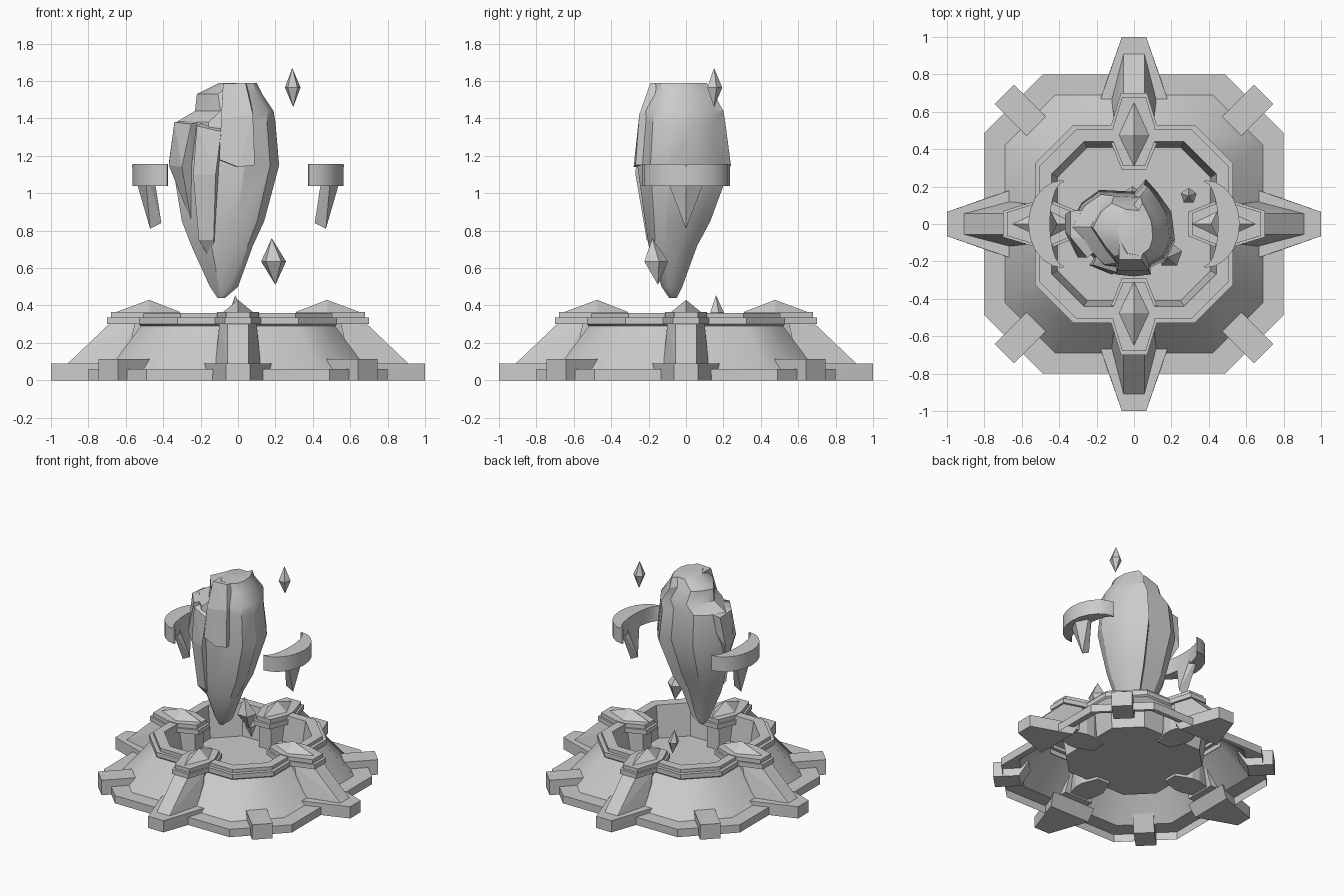
import bpy, bmesh, math
from mathutils import Vector, Matrix

cube = bpy.data.objects.get("Cube")
if cube:
    bpy.data.objects.remove(cube, do_unlink=True)

stone = bpy.data.materials.new("grey_stone")
stone.use_nodes = True
GREY = (0.6, 0.6, 0.6, 1)
stone.diffuse_color = GREY
stone.node_tree.nodes["Principled BSDF"].inputs["Base Color"].default_value = GREY


def finish(name, bm, smooth=None, turn=0):
    """Turn a bmesh into a named object, rotated about the z axis."""
    bm.transform(Matrix.Rotation(turn, 4, 'Z'))
    mesh = bpy.data.meshes.new(name)
    bm.to_mesh(mesh)
    bm.free()
    mesh.materials.append(stone)
    ob = bpy.data.objects.new(name, mesh)
    bpy.context.collection.objects.link(ob)
    if smooth:
        bpy.ops.object.select_all(action='DESELECT')
        ob.select_set(True)
        bpy.context.view_layer.objects.active = ob
        bpy.ops.object.shade_smooth_by_angle(angle=math.radians(smooth))
    return ob


def loft(name, rings, cap_bottom=True, smooth=None, turn=0):
    """Skin a stack of counter-clockwise rings, closed at the top."""
    bm = bmesh.new()
    loops = [[bm.verts.new(p) for p in ring] for ring in rings]
    n = len(loops[0])
    for a, b in zip(loops, loops[1:]):
        for i in range(n):
            j = (i + 1) % n
            bm.faces.new((a[i], a[j], b[j], b[i]))
    bm.faces.new(loops[-1])
    if cap_bottom:
        bm.faces.new(loops[0][::-1])
    return finish(name, bm, smooth, turn)


def hull(name, points, smooth=None, turn=0):
    """Convex solid around a few points."""
    bm = bmesh.new()
    verts = [bm.verts.new(p) for p in points]
    bmesh.ops.convex_hull(bm, input=verts)
    bmesh.ops.dissolve_limit(bm, angle_limit=0.02, verts=bm.verts, edges=bm.edges)
    return finish(name, bm, smooth, turn)


def mirror_x(points):
    return [(s * x, y, z) for x, y, z in points for s in (1, -1)]


def octagon(r, z):
    c = r * 0.61
    return [(r, -c, z), (r, c, z), (c, r, z), (-c, r, z),
            (-r, c, z), (-r, -c, z), (-c, -r, z), (c, -r, z)]


# Hollow base shell: skirt, ledge, slope, stepped rim and sunken floor
profile = [(0.8, 0), (0.8, 0.06), (0.69, 0.06), (0.52, 0.29), (0.53, 0.3),
           (0.53, 0.335), (0.505, 0.335), (0.505, 0.36), (0.44, 0.36), (0.41, 0.12)]
loft("base_shell", [octagon(r, z) for r, z in profile], cap_bottom=False, smooth=40)

# Half outline of the caps that crown each buttress
cap_half = [(0.065, 0.29), (0.125, 0.44), (0.125, 0.52), (0.07, 0.70)]


def cap_ring(scale, z):
    mid = 0.49
    right = [(x * scale, mid + (y - mid) * scale, z) for x, y in cap_half]
    return right + [(-x, y, z) for x, y, z in reversed(right)]


for k, side in enumerate(("back", "right", "front", "left")):
    turn = k * math.pi / 2
    # Pillar and stepped cap
    loft(side + "_pillar", [cap_ring(0.8, 0.1), cap_ring(0.8, 0.3)], turn=turn)
    loft(side + "_cap", [cap_ring(1, 0.3), cap_ring(1, 0.335), cap_ring(0.9, 0.335),
                         cap_ring(0.9, 0.365)], turn=turn)
    # Pointed diamond stud
    hull(side + "_cap_diamond", [(0, 0.65, 0.365), (0.08, 0.475, 0.365), (-0.08, 0.475, 0.365),
                                 (0, 0.31, 0.365), (0, 0.475, 0.43)], turn=turn)
    # Sloping buttress on a flared foot
    hull(side + "_buttress", mirror_x([(0.055, 0.91, 0.09), (0.12, 0.66, 0.09),
                                       (0.055, 0.69, 0.3), (0.1, 0.55, 0.3),
                                       (0.12, 0.6, 0.09)]), turn=turn)
    hull(side + "_foot", mirror_x([(0.065, 1, 0), (0.065, 1, 0.09),
                                   (0.17, 0.7, 0), (0.185, 0.65, 0.09)]), turn=turn)
    # Corner block
    hull(side + "_corner_block", mirror_x([(0.073, 0.98, 0), (0.073, 0.98, 0.115),
                                           (0.073, 0.8, 0), (0.073, 0.73, 0.115)]),
         turn=turn + math.pi / 4)

# Floating rock body: one rugged outline fitted to each level's extents
outline = [(1, -0.33), (0.93, 0.3), (0.66, 0.73), (0.45, 1), (0.25, 0.73), (-0.42, 0.77),
           (-0.75, 0.5), (-1, 0), (-0.6, -0.6), (-0.35, -0.9), (0.35, -1), (0.83, -0.72)]
levels = [(0.44, -0.11, -0.07, -0.09, -0.05), (0.5, -0.15, 0, -0.13, -0.02),
          (0.72, -0.25, 0.08, -0.2, 0.06), (0.85, -0.3, 0.14, -0.22, 0.13),
          (1.15, -0.35, 0.22, -0.26, 0.24), (1.38, -0.33, 0.2, -0.24, 0.21),
          (1.44, -0.23, 0.19, -0.23, 0.2), (1.53, -0.22, 0.13, -0.19, 0.15),
          (1.59, -0.1, 0.1, -0.17, 0.11)]
rings = [[((x0 + x1) / 2 + u * (x1 - x0) / 2, (y0 + y1) / 2 + v * (y1 - y0) / 2, z)
          for u, v in outline] for z, x0, x1, y0, y1 in levels]
loft("floating_rock", rings, smooth=32)

# Slabs breaking out of the rock
hull("rock_front_slab", [(-0.1, -0.27, 1.18), (0, -0.28, 1.14), (0.09, -0.27, 1.15),
                         (-0.09, -0.25, 1.4), (0.08, -0.25, 1.42), (-0.08, -0.19, 1.585),
                         (0.04, -0.19, 1.59), (-0.08, 0, 1.59), (0.06, 0, 1.59),
                         (-0.08, -0.1, 1.16), (0.08, -0.1, 1.16)])
hull("rock_left_slab", [(-0.37, -0.04, 1.15), (-0.3, -0.18, 1.14), (-0.34, -0.07, 1.38),
                        (-0.25, -0.18, 1.37), (-0.34, 0.07, 1.37), (-0.37, 0.05, 1.16),
                        (-0.15, -0.1, 1.4), (-0.15, 0.08, 1.4), (-0.25, -0.1, 0.85)])
hull("rock_long_shard", [(-0.22, -0.22, 1.36), (-0.09, -0.26, 1.33), (-0.19, -0.15, 1.38),
                         (-0.09, -0.15, 1.38), (-0.24, -0.22, 1.1), (-0.12, -0.27, 1.1),
                         (-0.21, -0.19, 0.75), (-0.13, -0.21, 0.75), (-0.12, -0.1, 0.6)])

# Floating crescents, each with a hanging fang
for name, side in (("right", -1), ("left", 1)):
    bm = bmesh.new()
    steps = 10
    columns = []
    for i in range(steps + 1):
        t = -1 + 2 * i / steps
        outer = (0.38 + 0.185 * math.cos(t * math.pi / 2), 0.235 * math.sin(t * math.pi / 2))
        inner = (0.375 + 0.075 * math.cos(t * math.pi / 2), 0.225 * math.sin(t * math.pi / 2))
        columns.append([bm.verts.new((side * x, y, z)) for (x, y), z in
                        ((outer, 1.04), (outer, 1.155), (inner, 1.155), (inner, 1.04))])
    for a, b in zip(columns, columns[1:]):
        for i in range(4):
            j = (i + 1) % 4
            bm.faces.new((a[i], b[i], b[j], a[j]))
    bm.faces.new(columns[0])
    bm.faces.new(columns[-1][::-1])
    bmesh.ops.recalc_face_normals(bm, faces=bm.faces)
    finish(name + "_crescent", bm, smooth=35)
    hull(name + "_fang", [(side * x, y, z) for x, y, z in
                          ((0.568, 0, 1.15), (0.5, 0.13, 1.15), (0.5, -0.13, 1.15),
                           (0.45, 0.08, 1.1), (0.45, -0.08, 1.1),
                           (0.47, 0, 0.81), (0.41, 0, 0.84))])


# Small drifting crystals
def crystal(name, bottom, top, radius, sides=5):
    bottom, top = Vector(bottom), Vector(top)
    middle = bottom.lerp(top, 0.5)
    ring = [middle + Vector((radius * math.cos(a), radius * math.sin(a), 0))
            for a in (2 * math.pi * i / sides + 0.3 for i in range(sides))]
    hull(name, [bottom, top] + ring)


crystal("high_crystal", (0.295, 0.15, 1.46), (0.29, 0.15, 1.67), 0.044)
crystal("low_crystal", (0.2, -0.15, 0.51), (0.18, -0.18, 0.76), 0.07)
crystal("floor_crystal", (0.0, 0.165, 0.27), (-0.015, 0.16, 0.455), 0.04)
